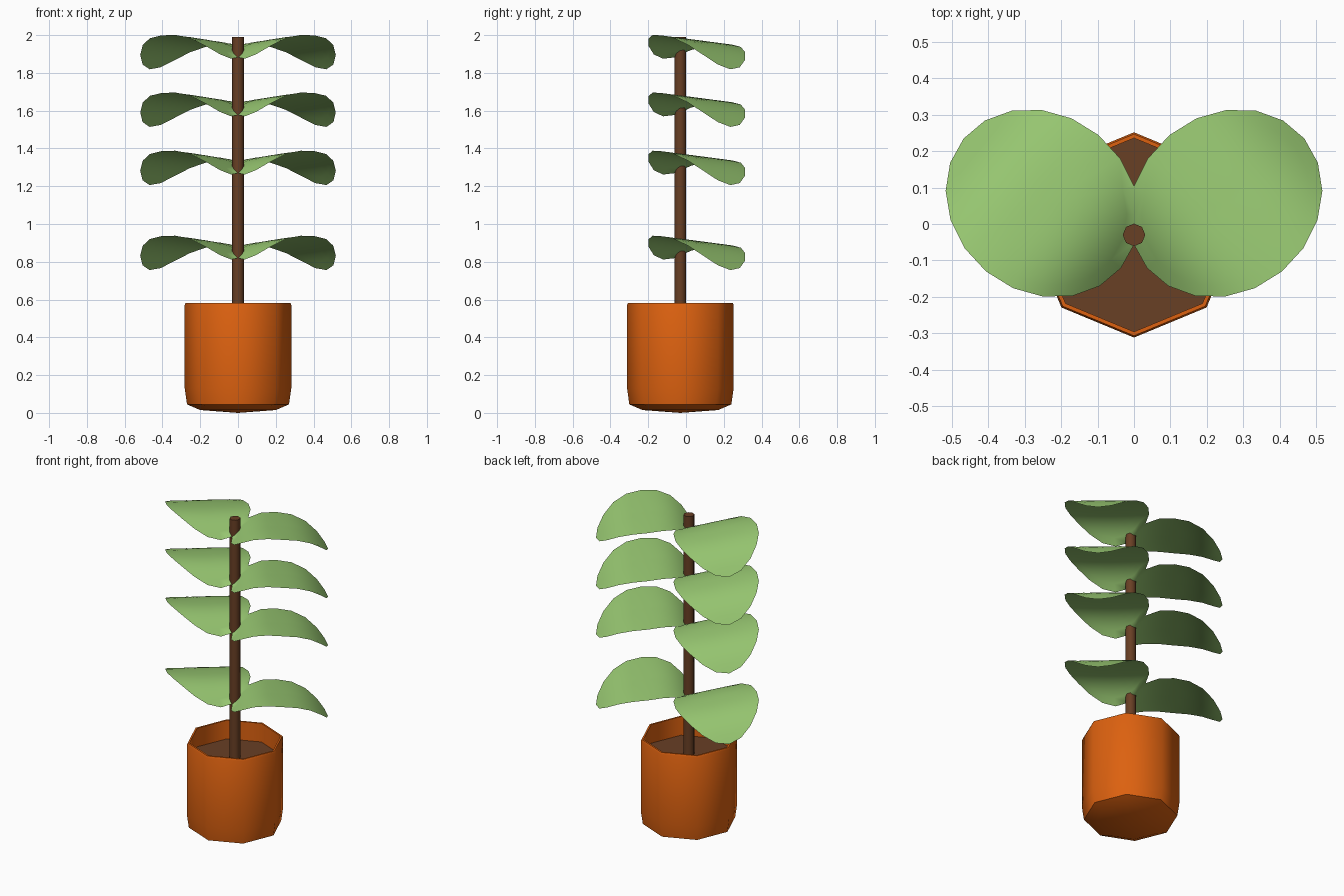
import bpy, bmesh, math

if "Cube" in bpy.data.objects:
    bpy.data.objects.remove(bpy.data.objects["Cube"])

POT_Y = -0.03


def material(name, rgb):
    m = bpy.data.materials.new(name)
    m.diffuse_color = (*rgb, 1)
    m.use_nodes = True
    m.node_tree.nodes["Principled BSDF"].inputs["Base Color"].default_value = m.diffuse_color
    return m


ORANGE = material("terracotta orange", (0.72, 0.12, 0.005))
BROWN = material("earth brown", (0.14, 0.05, 0.018))
GREEN = material("leaf green", (0.31, 0.57, 0.165))


def finish(name, bm, mat, angle):
    me = bpy.data.meshes.new(name)
    bm.to_mesh(me)
    bm.free()
    me.materials.append(mat)
    me.shade_smooth()
    me.set_sharp_from_angle(angle=math.radians(angle))
    ob = bpy.data.objects.new(name, me)
    bpy.context.collection.objects.link(ob)
    return ob


def lathe(name, profile, mat, sides=8):
    """Turn (radius, z) points about the pot axis; radius 0 closes an end."""
    bm = bmesh.new()
    verts = [bm.verts.new((r, POT_Y, z)) for r, z in profile]
    edges = [bm.edges.new(p) for p in zip(verts, verts[1:])]
    bmesh.ops.spin(bm, geom=verts + edges, cent=(0, POT_Y, 0), axis=(0, 0, 1),
                   angle=math.tau, steps=sides, use_duplicate=False)
    bmesh.ops.remove_doubles(bm, verts=bm.verts, dist=0.0005)
    bmesh.ops.recalc_face_normals(bm, faces=bm.faces)
    return finish(name, bm, mat, 50)


# Pot: dished base, straight wall, hollow top down to the soil
lathe("pot", [(0, 0), (0.2, 0.015), (0.27, 0.045), (0.282, 0.13), (0.282, 0.572),
              (0.277, 0.583), (0.266, 0.583), (0.266, 0.45), (0, 0.45)], ORANGE)

# Soil and stem
lathe("soil", [(0.266, 0.465), (0, 0.465)], BROWN)
lathe("stem", [(0, 0.44), (0.031, 0.44), (0.031, 1.99), (0, 1.99)], BROWN)


def leaf_pair(name, top):
    """Oval sheet drooping on both sides of a diagonal ridge, mirrored in x."""
    sides, rings = 20, 8
    a, b, heading = 0.28, 0.243, math.radians(39.5)
    c, s = math.cos(heading), math.sin(heading)

    def point(k, i):
        t = math.tau * i / sides
        u, v = a * k * math.cos(t), b * k * math.sin(t)
        z = top - 0.026 - 0.1 * v - 0.1 * u - 0.127 * abs(u / a) ** 2.8
        return (0.252 + c * u - s * v, 0.057 + s * u + c * v, z)

    bm = bmesh.new()
    centre = bm.verts.new(point(0, 0))
    loops = [[bm.verts.new(point(r / rings, i)) for i in range(sides)]
             for r in range(1, rings + 1)]
    for i in range(sides):
        j = (i + 1) % sides
        bm.faces.new((centre, loops[0][i], loops[0][j]))
        for p, q in zip(loops, loops[1:]):
            bm.faces.new((p[i], q[i], q[j], p[j]))
    # Trim at the mirror plane so both leaves join
    bmesh.ops.bisect_plane(bm, geom=bm.verts[:] + bm.edges[:] + bm.faces[:],
                           plane_co=(0, 0, 0), plane_no=(1, 0, 0), clear_inner=True)
    ob = finish(name, bm, GREEN, 60)
    ob.modifiers.new("mirror", "MIRROR").use_clip = True


for n, top in enumerate((0.937, 1.387, 1.695, 2.0)):
    leaf_pair(f"leaf_pair_{n + 1}", top)
